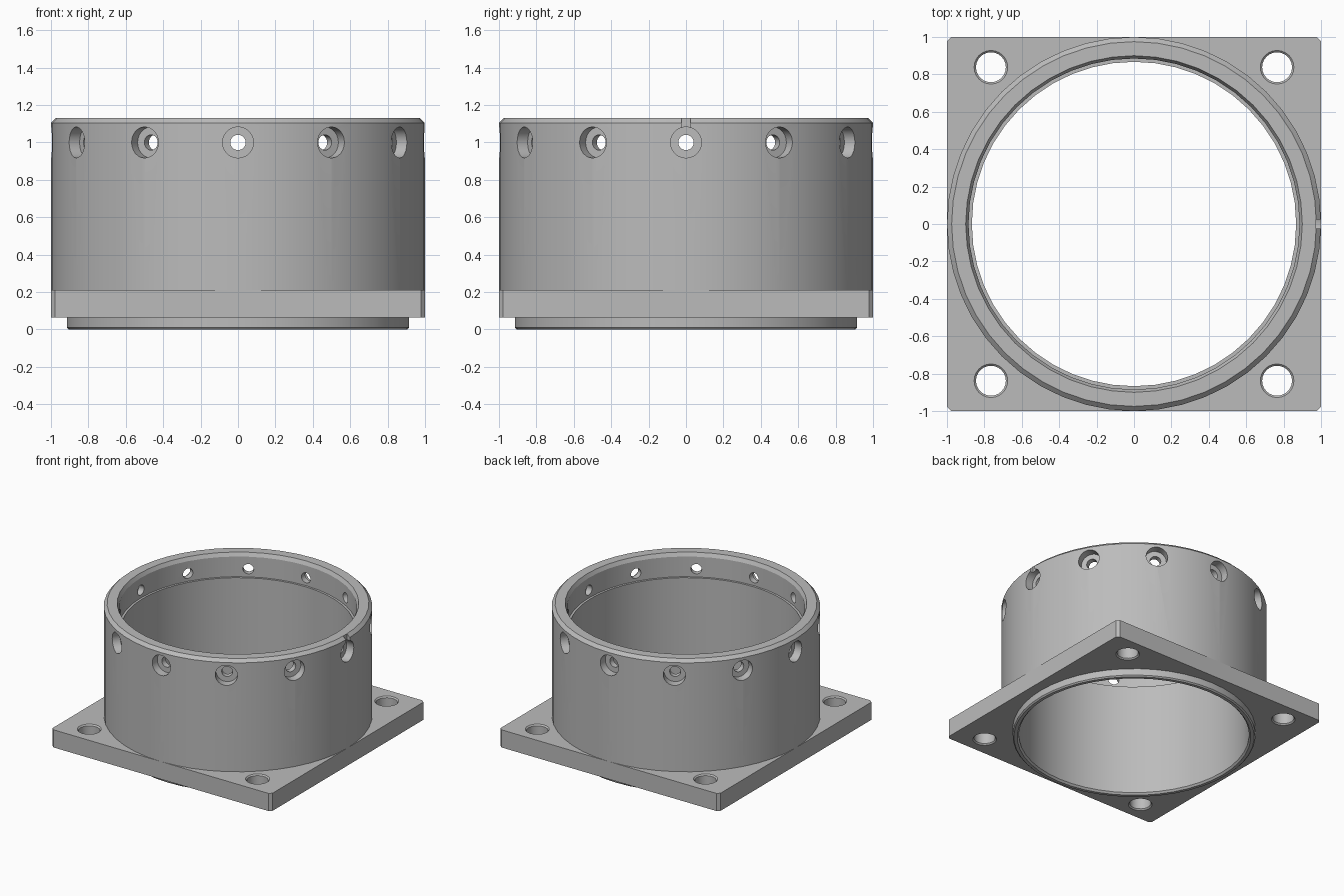
import bpy
import bmesh
from math import cos, sin, pi, radians
from mathutils import Matrix, Vector

cube = bpy.data.objects.get("Cube")
if cube:
    bpy.data.objects.remove(cube, do_unlink=True)

grey = bpy.data.materials.new("plain_grey")
grey.use_nodes = True
colour = (0.5, 0.5, 0.5, 1)
grey.diffuse_color = colour
grey.node_tree.nodes["Principled BSDF"].inputs["Base Color"].default_value = colour


def lathe(bm, profile, segs, closed=False, matrix=Matrix()):
    """Spin (radius, height) points about z; open profiles get end caps."""
    rings = [[bm.verts.new(matrix @ Vector((r * cos(2 * pi * i / segs),
                                            r * sin(2 * pi * i / segs), z)))
              for i in range(segs)] for r, z in profile]
    pairs = list(zip(rings, rings[1:]))
    if closed:
        pairs.append((rings[-1], rings[0]))
    else:
        bm.faces.new(rings[0][::-1])
        bm.faces.new(rings[-1])
    for a, b in pairs:
        for i in range(segs):
            j = (i + 1) % segs
            bm.faces.new((a[i], a[j], b[j], b[i]))


def finish(bm, name):
    bmesh.ops.recalc_face_normals(bm, faces=bm.faces)
    mesh = bpy.data.meshes.new(name)
    bm.to_mesh(mesh)
    bm.free()
    mesh.materials.append(grey)
    obj = bpy.data.objects.new(name, mesh)
    bpy.context.collection.objects.link(obj)
    return obj


def activate(obj):
    bpy.ops.object.select_all(action="DESELECT")
    obj.select_set(True)
    bpy.context.view_layer.objects.active = obj


def cut(obj, bm):
    """Subtract a cutter mesh and discard it."""
    cutter = finish(bm, "cutter")
    cutter.hide_render = True
    mod = obj.modifiers.new("cut", "BOOLEAN")
    mod.operation = "DIFFERENCE"
    mod.solver = "EXACT"
    mod.object = cutter
    activate(obj)
    bpy.ops.object.modifier_apply(modifier=mod.name)
    bpy.data.objects.remove(cutter, do_unlink=True)


# Ring: locating spigot, outer wall, chamfered rim and stepped bore
bm = bmesh.new()
lathe(bm, [(0.905, 0), (0.915, 0.01), (0.915, 0.1), (1, 0.1), (1, 1.105),
           (0.975, 1.13), (0.9, 1.13), (0.885, 1.1), (0.885, 0.935),
           (0.867, 0.935), (0.867, 0.015), (0.88, 0)], 48, closed=True)
ring = finish(bm, "ring_body")

# Twelve counterbored radial screw holes
bm = bmesh.new()
for k in range(12):
    place = (Matrix.Rotation(radians(30 * k), 4, "Z")
             @ Matrix.Translation((0, 0, 1)) @ Matrix.Rotation(pi / 2, 4, "Y"))
    lathe(bm, [(0.041, 0.8), (0.041, 0.93), (0.083, 0.93), (0.083, 1.1)],
          24, matrix=place)
cut(ring, bm)

# Alignment notch above one screw hole
bm = bmesh.new()
bmesh.ops.create_cube(bm, size=1, matrix=Matrix.Translation((1.023, 0, 1.11))
                      @ Matrix.Diagonal((0.1, 0.05, 0.1, 1)))
cut(ring, bm)

# Square flange with clipped corners
bm = bmesh.new()
bmesh.ops.create_cube(bm, size=1, matrix=Matrix.Translation((0, 0, 0.1375))
                      @ Matrix.Diagonal((2, 2, 0.145, 1)))
upright = [e for e in bm.edges
           if abs(e.verts[0].co.z - e.verts[1].co.z) > 0.1]
bmesh.ops.bevel(bm, geom=upright, offset=0.022, segments=1, affect="EDGES")
flange = finish(bm, "square_flange")

# Central opening and four chamfered bolt holes
bm = bmesh.new()
lathe(bm, [(0.9, -0.1), (0.9, 0.4)], 48)
for x in (-0.765, 0.765):
    for y in (-0.838, 0.838):
        lathe(bm, [(0.09, 0), (0.09, 0.065), (0.08, 0.075), (0.08, 0.2),
                   (0.09, 0.21), (0.09, 0.3)], 24,
              matrix=Matrix.Translation((x, y, 0)))
cut(flange, bm)

for obj in (ring, flange):
    activate(obj)
    bpy.ops.object.shade_smooth_by_angle(angle=radians(25))
